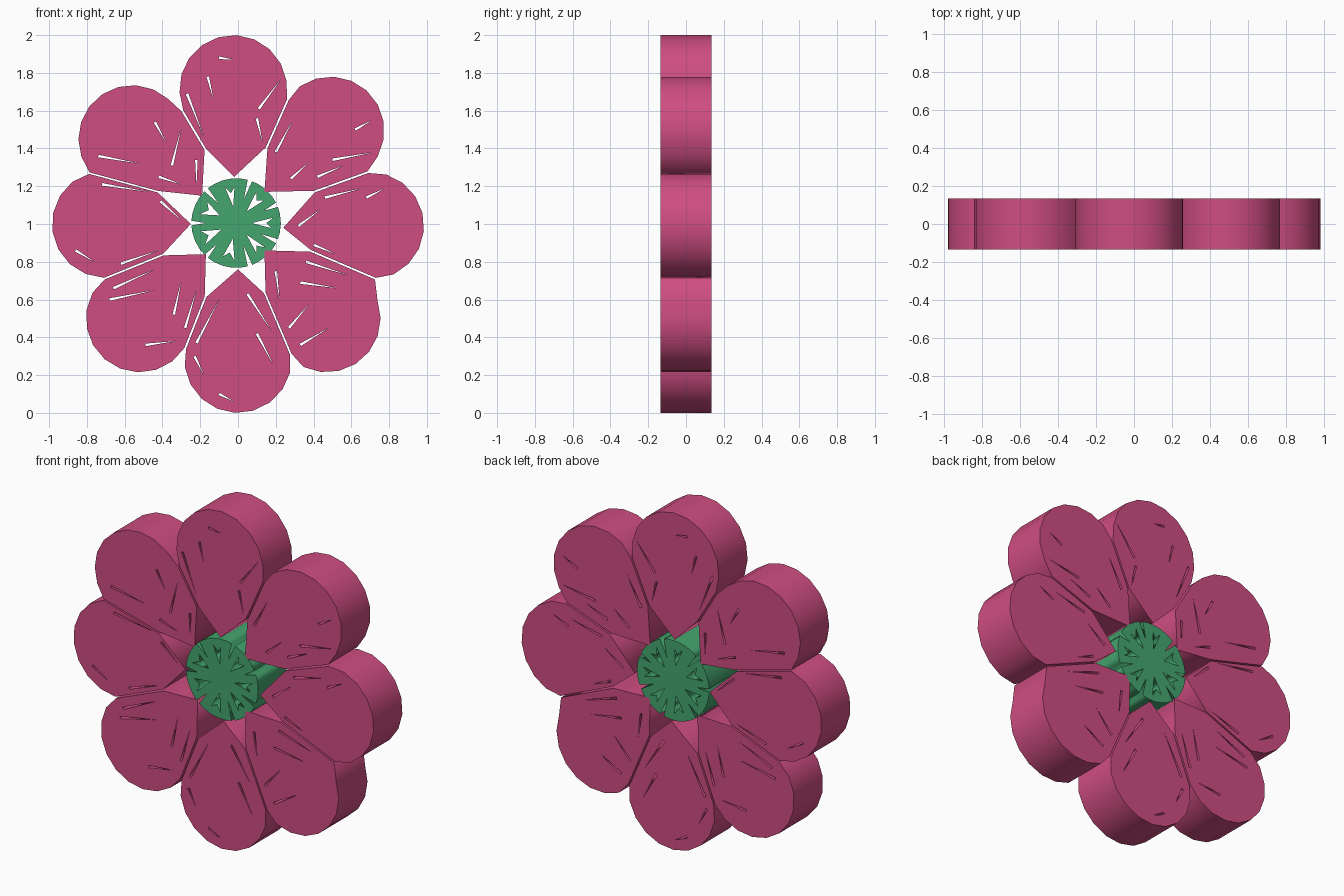
import bpy, math, random
from mathutils import Vector

if "Cube" in bpy.data.objects:
    bpy.data.objects.remove(bpy.data.objects["Cube"])

random.seed(4)
HALF = 0.135
R = 0.285


def material(name, rgb):
    m = bpy.data.materials.new(name)
    m.diffuse_color = (*rgb, 1)
    m.use_nodes = True
    m.node_tree.nodes["Principled BSDF"].inputs["Base Color"].default_value = m.diffuse_color
    return m


PINK = material("pink", (0.62, 0.075, 0.22))
GREEN = material("green", (0.06, 0.38, 0.16))


def plate(name, loops, mat):
    """Extrude a flat outline (first loop) with holes (other loops) along y."""
    cu = bpy.data.curves.new(name, 'CURVE')
    cu.dimensions, cu.fill_mode, cu.extrude = '2D', 'BOTH', HALF
    for pts in loops:
        s = cu.splines.new('POLY')
        s.points.add(len(pts) - 1)
        for p, v in zip(s.points, pts):
            p.co = (v[0], v[1], 0, 1)
        s.use_cyclic_u = True
    ob = bpy.data.objects.new(name, cu)
    bpy.context.collection.objects.link(ob)
    ob.rotation_euler.x = math.pi / 2
    bpy.ops.object.select_all(action='DESELECT')
    ob.select_set(True)
    bpy.context.view_layer.objects.active = ob
    bpy.ops.object.convert(target='MESH')
    ob = bpy.context.view_layer.objects.active
    ob.data.materials.clear()
    ob.data.materials.append(mat)


def sliver(x0, z0, x1, z1, w=0.014):
    """Thin triangular crack, widest at its first end."""
    a, b = Vector((x0, z0)), Vector((x1, z1))
    d = (b - a).normalized()
    n = Vector((-d.y, d.x)) * w / 2
    return [a + n, a - n, b]


# seams between neighbouring petals, clockwise: inner point, outer point
SEAMS = [((.15, 1.40), (.265, 1.66)), ((.40, 1.17), (.69, 1.275)),
         ((.38, .86), (.73, .71)), ((.14, .64), (.28, .31)),
         ((-.17, .62), (-.28, .34)), ((-.39, .84), (-.71, .71)),
         ((-.42, 1.17), (-.79, 1.27)), ((-.17, 1.39), (-.295, 1.6))]


def petal(i, name, centre, tip, cracks):
    c = Vector(centre)
    inset = lambda p: Vector(p).lerp(c, 0.018)
    (in0, out0), (in1, out1) = SEAMS[i - 1], SEAMS[i]
    d0, d1 = Vector(out0) - c, Vector(out1) - c
    a0 = math.atan2(d0.y, d0.x)
    sweep = (a0 - math.atan2(d1.y, d1.x)) % (2 * math.pi)
    n = max(6, round(sweep / 0.33))
    arc = [c + R * Vector((math.cos(a0 - sweep * k / n), math.sin(a0 - sweep * k / n)))
           for k in range(1, n)]
    outline = [Vector(tip), inset(in0), inset(out0)] + arc + [inset(out1), inset(in1)]
    plate(name, [outline] + [sliver(*k) for k in cracks], PINK)


# eight cracked petals
petal(0, "petal_top", (-.025, 1.715), (-.02, 1.25),
      [(-.27, 1.69, -.18, 1.46), (-.16, 1.78, -.13, 1.66), (-.1, 1.88, -.02, 1.87),
       (.11, 1.61, .23, 1.77), (.10, 1.56, .13, 1.43)])
petal(1, "petal_upper_right", (.49, 1.495), (.14, 1.17),
      [(.50, 1.34, .72, 1.38), (.42, 1.25, .56, 1.31), (.20, 1.38, .29, 1.55),
       (.62, 1.5, .71, 1.55), (.28, 1.24, .38, 1.33)])
petal(2, "petal_right", (.70, .99), (.24, .98),
      [(.46, 1.14, .66, 1.19), (.68, 1.14, .78, 1.19), (.32, .99, .44, 1.08),
       (.40, .89, .52, .84)])
petal(3, "petal_lower_right", (.47, .50), (.14, .86),
      [(.36, .80, .58, .73), (.33, .69, .53, .66), (.27, .45, .38, .58),
       (.33, .36, .48, .45), (.20, .75, .22, .6)])
petal(4, "petal_bottom", (0, .285), (0, .76),
      [(-.22, .37, -.10, .60), (-.23, .30, -.18, .2), (.10, .42, .19, .25),
       (.05, .63, .18, .43), (-.1, .1, -.02, .06)])
petal(5, "petal_lower_left", (-.52, .50), (-.17, .84),
      [(-.66, .66, -.44, .76), (-.68, .60, -.44, .65), (-.49, .36, -.33, .38),
       (-.28, .45, -.22, .65), (-.34, .52, -.30, .70)])
petal(6, "petal_left", (-.70, 1.0), (-.25, 1.0),
      [(-.72, 1.21, -.47, 1.17), (-.41, 1.12, -.30, 1.02), (-.62, .79, -.42, .86),
       (-.86, .86, -.76, .80)])
petal(7, "petal_upper_left", (-.56, 1.45), (-.19, 1.15),
      [(-.44, 1.54, -.38, 1.43), (-.35, 1.31, -.30, 1.51), (-.22, 1.34, -.22, 1.2),
       (-.74, 1.36, -.52, 1.32), (-.42, 1.25, -.30, 1.21)])

# flower centre: notched disc with jagged openings around a solid core
def polar(r, deg):
    a = math.radians(deg)
    return Vector((-.01 + r * math.cos(a), 1.005 + r * math.sin(a)))


NOTCHES = {24: .16, 72: .13, 132: .14, 180: .16, 228: .15, 288: .12, 336: .14}
rim = []
for deg in range(0, 360, 12):
    if deg in NOTCHES:
        rim += [polar(.237, deg - 3), polar(NOTCHES[deg], deg), polar(.237, deg + 3)]
    else:
        rim.append(polar(.237, deg))

openings = []
for deg in (0, 48, 100, 155, 204, 258, 312):
    w = random.uniform(7, 12)
    openings.append([polar(random.uniform(.08, .10), deg), polar(.19, deg - w),
                     polar(.16, deg), polar(.20, deg + w)])
plate("flower_centre", [rim] + openings, GREEN)
